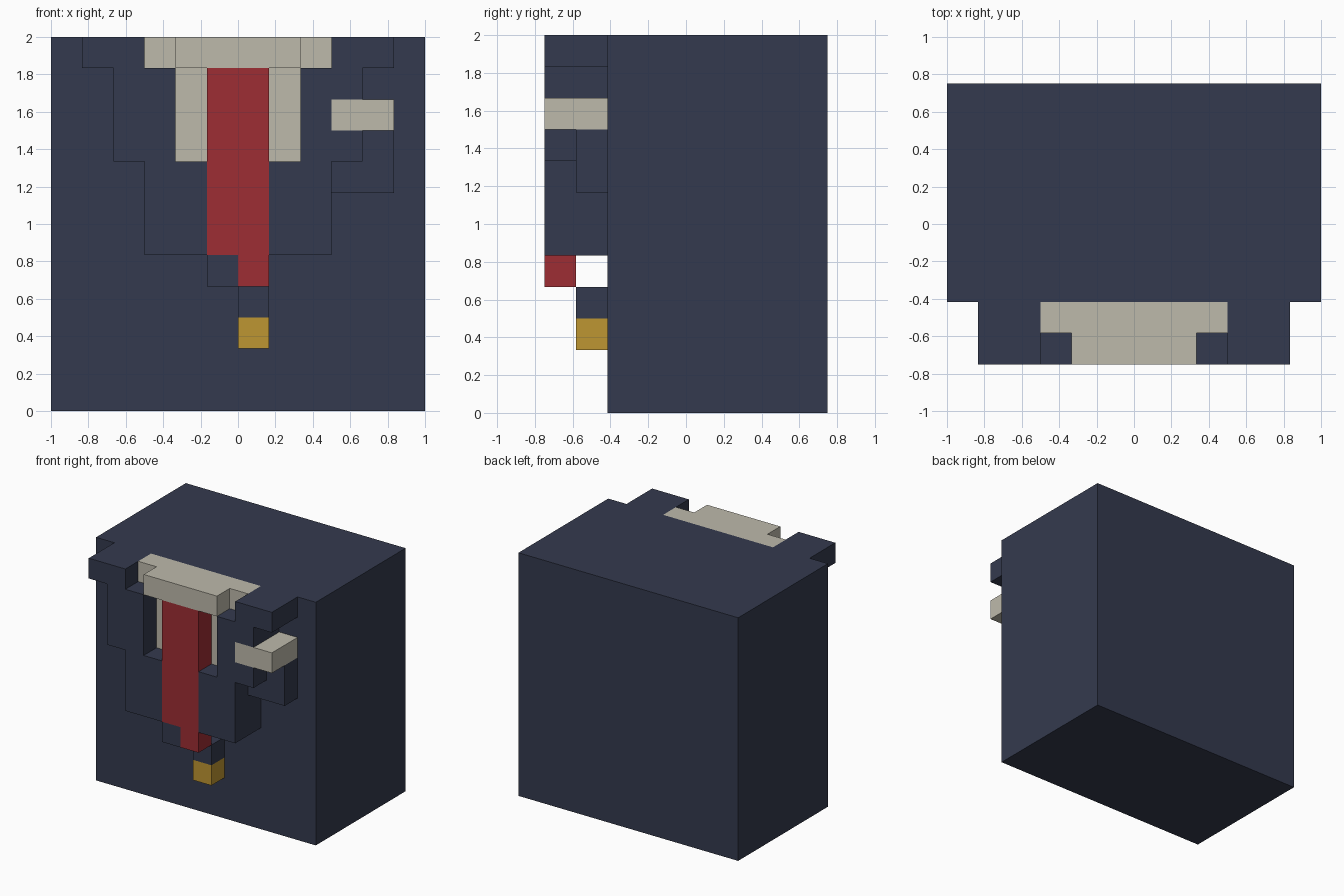
import bpy
import bmesh

U = 1 / 6  # block size; all part sizes below are in blocks

old = bpy.data.objects.get("Cube")
if old:
    bpy.data.objects.remove(old, do_unlink=True)


def material(name, rgb):
    """Flat material from 0-255 sRGB values."""
    lin = [c / 255 for c in rgb]
    lin = [c / 12.92 if c <= 0.04045 else ((c + 0.055) / 1.055) ** 2.4 for c in lin]
    m = bpy.data.materials.new(name)
    m.use_nodes = True
    m.diffuse_color = (*lin, 1)
    bsdf = m.node_tree.nodes["Principled BSDF"]
    bsdf.inputs["Base Color"].default_value = (*lin, 1)
    bsdf.inputs["Roughness"].default_value = 0.9
    return m


NAVY = material("navy cloth", (52, 58, 78))
CREAM = material("cream cloth", (190, 186, 171))
RED = material("red tie", (158, 45, 52))
GOLD = material("gold button", (190, 150, 50))


def slab(name, outline, y0, y1, mat):
    """Extrude an (x, z) outline from y0 to y1."""
    bm = bmesh.new()
    face = bm.faces.new([bm.verts.new((x * U, y0 * U, z * U)) for x, z in outline])
    ext = bmesh.ops.extrude_face_region(bm, geom=[face])["geom"]
    verts = [g for g in ext if isinstance(g, bmesh.types.BMVert)]
    bmesh.ops.translate(bm, verts=verts, vec=(0, (y1 - y0) * U, 0))
    bmesh.ops.recalc_face_normals(bm, faces=bm.faces)
    mesh = bpy.data.meshes.new(name)
    bm.to_mesh(mesh)
    bm.free()
    mesh.materials.append(mat)
    obj = bpy.data.objects.new(name, mesh)
    bpy.context.collection.objects.link(obj)
    return obj


def rect(x0, x1, z0, z1):
    return [(x0, z0), (x1, z0), (x1, z1), (x0, z1)]


# Depth planes: back of torso, torso front, inner layer, outer layer
BACK, CHEST, MID, FRONT = 4.5, -2.5, -3.5, -4.5

# Torso block
slab("torso", rect(-6, 6, 0, 12), CHEST, BACK, NAVY)

# Stepped lapels; the left one is notched for the handkerchief
outer = [(5, 12), (5, 11), (4, 11)]
notch = [(4, 10), (3, 10), (3, 9), (4, 9)]
inner = [(4, 8), (3, 8), (3, 5), (1, 5), (1, 8), (2, 8), (2, 11), (3, 11), (3, 12)]
slab("left_lapel", outer + notch + inner, FRONT, CHEST, NAVY)
slab("right_lapel", [(-x, z) for x, z in outer + inner], FRONT, CHEST, NAVY)
slab("jacket_closure", rect(-1, 1, 5, 8), MID, CHEST, NAVY)

# Shirt with raised collar
slab("shirt", [(-2, 8), (2, 8), (2, 11), (3, 11), (3, 12), (-3, 12), (-3, 11), (-2, 11)],
     MID, CHEST, CREAM)
slab("collar", rect(-2, 2, 11, 12), FRONT, MID, CREAM)

# Tie with its one-sided tip, and the jacket corner beside it
slab("tie", [(-1, 5), (0, 5), (0, 4), (1, 4), (1, 11), (-1, 11)], FRONT, MID, RED)
slab("jacket_corner", rect(-1, 0, 4, 5), FRONT, MID, NAVY)

# Breast pocket and handkerchief
slab("breast_pocket", [(3, 7), (5, 7), (5, 9), (4, 9), (4, 8), (3, 8)], MID, CHEST, NAVY)
slab("handkerchief", rect(3, 5, 9, 10), FRONT, CHEST, CREAM)

# Button and the tab above it
slab("button_tab", rect(0, 1, 3, 4), MID, CHEST, NAVY)
slab("button", rect(0, 1, 2, 3), MID, CHEST, GOLD)
